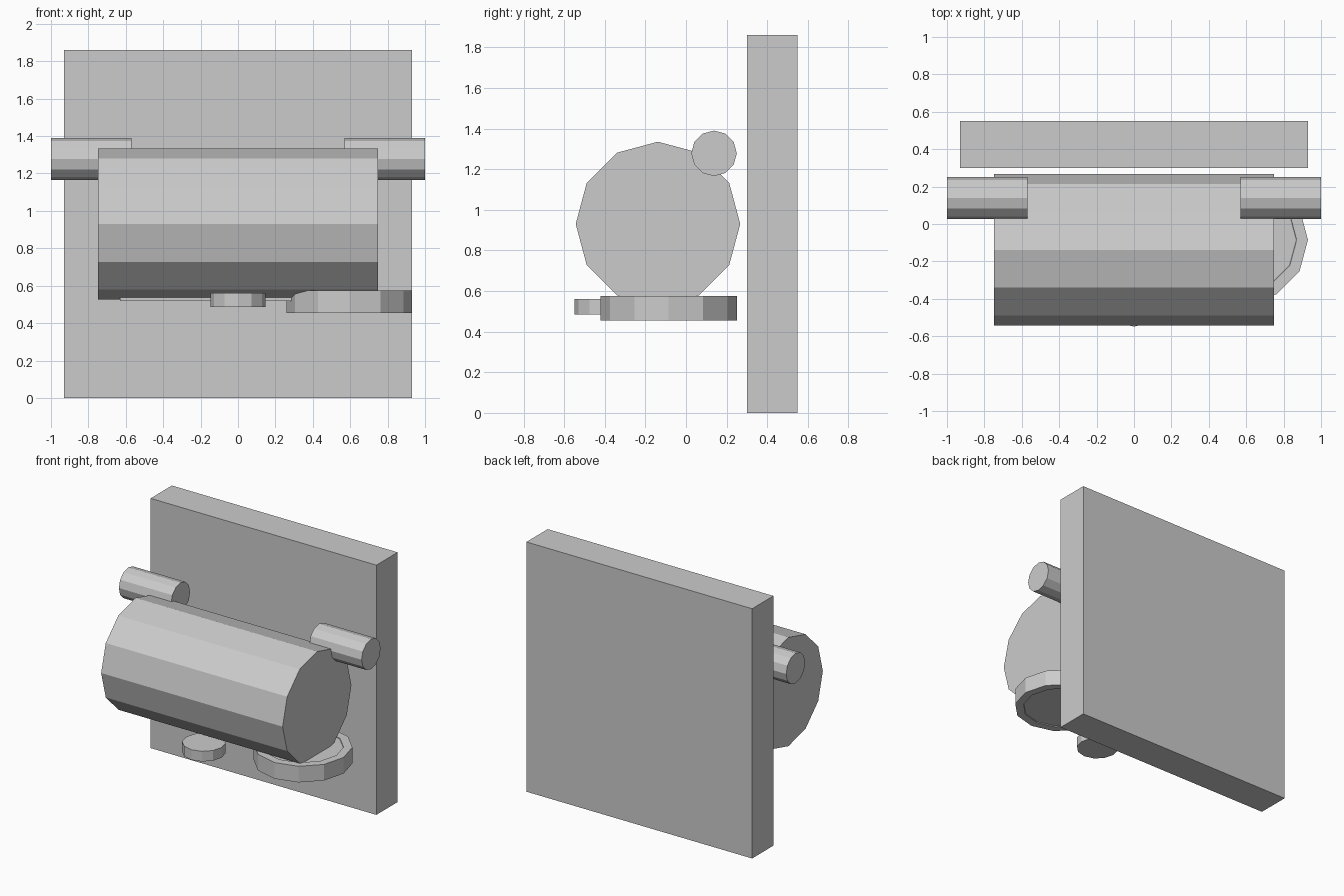
import bpy, bmesh, math
from mathutils import Matrix, Vector

if "Cube" in bpy.data.objects:
    bpy.data.objects.remove(bpy.data.objects["Cube"])

grey = bpy.data.materials.new("light_grey")
grey.diffuse_color = (0.6, 0.6, 0.6, 1)
grey.use_nodes = True
grey.node_tree.nodes["Principled BSDF"].inputs["Base Color"].default_value = grey.diffuse_color


def finish(name, bm):
    me = bpy.data.meshes.new(name)
    bmesh.ops.recalc_face_normals(bm, faces=bm.faces)
    bm.to_mesh(me)
    bm.free()
    me.materials.append(grey)
    ob = bpy.data.objects.new(name, me)
    bpy.context.collection.objects.link(ob)
    return ob


def box(name, lo, hi):
    lo, hi = Vector(lo), Vector(hi)
    bm = bmesh.new()
    bmesh.ops.create_cube(bm, size=1)
    bmesh.ops.scale(bm, vec=hi - lo, verts=bm.verts)
    bmesh.ops.translate(bm, vec=(lo + hi) / 2, verts=bm.verts)
    return finish(name, bm)


def cylinder(name, centre, radius, length, along_x=False, recess=None):
    """Twelve-sided cylinder; recess = (rim width, depth) sinks both caps."""
    bm = bmesh.new()
    bmesh.ops.create_cone(bm, cap_ends=True, segments=12, radius1=radius,
                          radius2=radius, depth=length)
    if recess:
        for cap in [f for f in bm.faces if len(f.verts) == 12]:
            bmesh.ops.inset_region(bm, faces=[cap], thickness=recess[0])
            bmesh.ops.inset_region(bm, faces=[cap], thickness=0.002, depth=-recess[1])
    m = Matrix.Translation(centre)
    if along_x:
        m = m @ Matrix.Rotation(math.pi / 2, 4, 'Y')
    bmesh.ops.transform(bm, matrix=m, verts=bm.verts)
    return finish(name, bm)


# upright panel at the back
box("back_panel", (-0.93, 0.30, 0), (0.93, 0.55, 1.86))

# large horizontal drum
cylinder("main_drum", (0, -0.138, 0.93), 0.405, 1.495, along_x=True)

# strip just showing along the underside of the drum
box("drum_under_strip", (-0.63, -0.18, 0.519), (0.63, -0.09, 0.60))

# short pegs on both sides
for side, label in ((-1, "left"), (1, "right")):
    cylinder(label + "_peg", (side * 0.785, 0.138, 1.278), 0.112, 0.43, along_x=True)

# discs below the drum
cylinder("large_disc", (0.595, -0.085, 0.515), 0.335, 0.12, recess=(0.06, 0.006))
cylinder("small_disc", (0, -0.402, 0.523), 0.147, 0.076)
